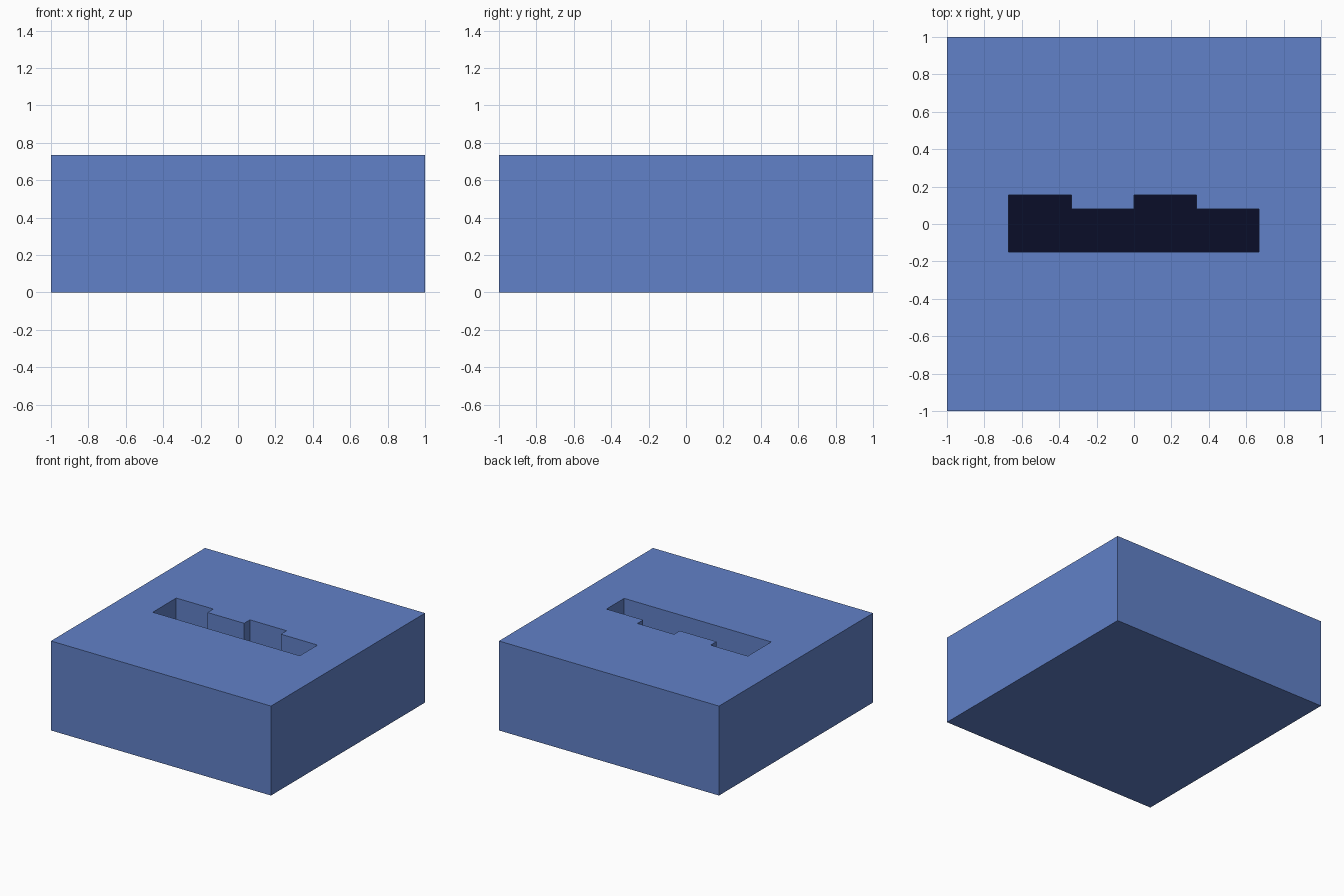
import bpy, bmesh

if "Cube" in bpy.data.objects:
    bpy.data.objects.remove(bpy.data.objects["Cube"])

H = 0.735        # block height
FLOOR = 0.25     # top of the dark plate inside the slot
SLOT = [(-0.67, -0.15), (0.667, -0.15), (0.667, 0.08), (0.333, 0.08),
        (0.333, 0.155), (0.0, 0.155), (0.0, 0.08), (-0.333, 0.08),
        (-0.333, 0.155), (-0.67, 0.155)]


def material(name, color):
    mat = bpy.data.materials.new(name)
    mat.diffuse_color = (*color, 1.0)
    mat.use_nodes = True
    mat.node_tree.nodes["Principled BSDF"].inputs["Base Color"].default_value = mat.diffuse_color
    return mat


def prism(name, outline, z0, z1, mat=None):
    bm = bmesh.new()
    face = bm.faces.new([bm.verts.new((x, y, z0)) for x, y in outline])
    top = bmesh.ops.extrude_face_region(bm, geom=[face])["geom"]
    verts = [v for v in top if isinstance(v, bmesh.types.BMVert)]
    bmesh.ops.translate(bm, verts=verts, vec=(0, 0, z1 - z0))
    bmesh.ops.recalc_face_normals(bm, faces=bm.faces)
    mesh = bpy.data.meshes.new(name)
    bm.to_mesh(mesh)
    bm.free()
    if mat:
        mesh.materials.append(mat)
    obj = bpy.data.objects.new(name, mesh)
    bpy.context.collection.objects.link(obj)
    return obj


blue = material("blue", (0.12, 0.22, 0.58))
navy = material("navy", (0.003, 0.004, 0.021))

# Square block
block = prism("block", [(-1, -1), (1, -1), (1, 1), (-1, 1)], 0, H, blue)

# Key-shaped slot cut into the top
cutter = prism("slot_cutter", SLOT, FLOOR - 0.01, H + 0.1, blue)
cutter.hide_render = True
cutter.hide_set(True)
cut = block.modifiers.new("slot", "BOOLEAN")
cut.operation = "DIFFERENCE"
cut.solver = "EXACT"
cut.object = cutter

# Dark plate at the bottom of the slot
prism("slot_floor", SLOT, FLOOR - 0.01, FLOOR, navy)
